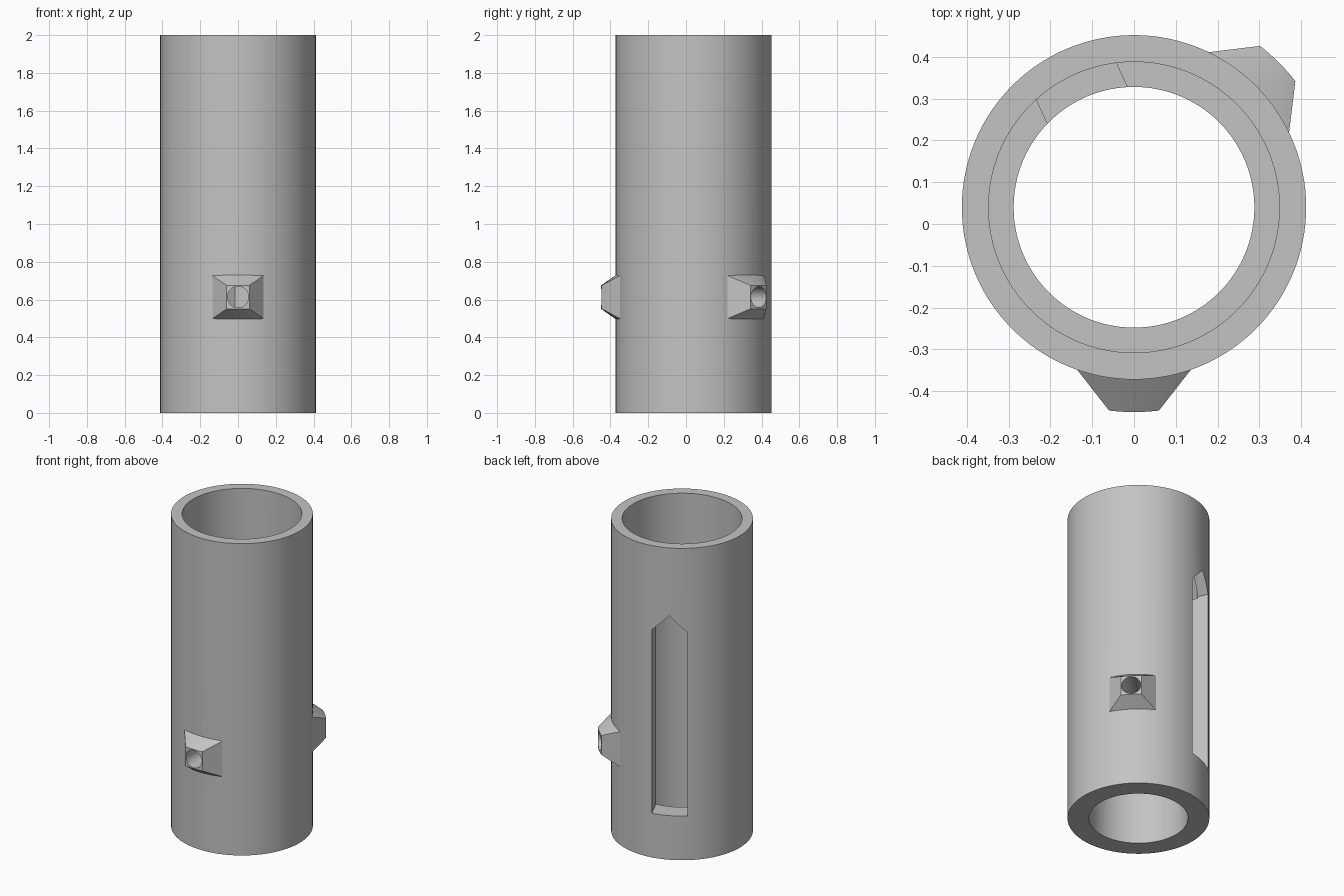
import bpy, bmesh
from math import sin, cos, pi, radians
from mathutils import Matrix, Vector

AXIS_Y = 0.04          # tube axis offset
R_OUT, R_TOP, R_LOW = 0.412, 0.348, 0.288
STEP_Z = 1.45          # height of the inner ledge
LUG_Z = 0.613
LUG_ANGLES = (-90, 45)
SLOT_ANGLE = 114.6

if "Cube" in bpy.data.objects:
    bpy.data.objects.remove(bpy.data.objects["Cube"])

grey = bpy.data.materials.new("plain grey")
grey.use_nodes = True
grey.diffuse_color = (0.55, 0.55, 0.55, 1)
grey.node_tree.nodes["Principled BSDF"].inputs["Base Color"].default_value = (0.55, 0.55, 0.55, 1)


def make_object(name, bm, angle=0):
    """Finish a bmesh as an object, turned about the tube axis."""
    bmesh.ops.recalc_face_normals(bm, faces=bm.faces)
    bm.transform(Matrix.Translation((0, AXIS_Y, 0)) @ Matrix.Rotation(radians(angle), 4, 'Z'))
    mesh = bpy.data.meshes.new(name)
    bm.to_mesh(mesh)
    bm.free()
    mesh.materials.append(grey)
    obj = bpy.data.objects.new(name, mesh)
    bpy.context.collection.objects.link(obj)
    return obj


def loft(rings, closed=False):
    """Join equal rings of points; cap the ends unless the loft closes."""
    bm = bmesh.new()
    loops = [[bm.verts.new(p) for p in ring] for ring in rings]
    pairs = list(zip(loops, loops[1:]))
    if closed:
        pairs.append((loops[-1], loops[0]))
    else:
        bm.faces.new(loops[0])
        bm.faces.new(loops[-1])
    for a, b in pairs:
        for i in range(len(a)):
            j = (i + 1) % len(a)
            bm.faces.new((a[i], a[j], b[j], b[i]))
    return bm


def combine(target, tool, operation):
    mod = target.modifiers.new(operation.lower(), 'BOOLEAN')
    mod.operation = operation
    mod.solver = 'EXACT'
    mod.object = tool
    bpy.context.view_layer.objects.active = target
    bpy.ops.object.modifier_apply(modifier=mod.name)
    bpy.data.objects.remove(tool)


# Tube with a wider upper bore
profile = [(R_LOW, 0), (R_OUT, 0), (R_OUT, 2), (R_TOP, 2), (R_TOP, STEP_Z), (R_LOW, STEP_Z)]
SEG = 128
turns = [2 * pi * i / SEG for i in range(SEG)]
tube = make_object("slotted_tube", loft(
    [[(r * cos(t), r * sin(t), z) for r, z in profile] for t in turns], closed=True))


# Tapered lugs with curved tips, rooted inside the wall
def lug_ring(radius, half_angle, half_height, steps=12):
    arc = [radians(half_angle) * (2 * i / steps - 1) for i in range(steps + 1)]
    low = [(radius * cos(a), radius * sin(a), LUG_Z - half_height) for a in arc]
    high = [(x, y, LUG_Z + half_height) for x, y, z in reversed(low)]
    return low + high


for angle in LUG_ANGLES:
    lug = make_object("lug", loft([lug_ring(0.394, 23.6, 0.129), lug_ring(0.49, 7.0, 0.062)]), angle)
    combine(tube, lug, 'UNION')

# Round holes through the lugs into the bore
for angle in LUG_ANGLES:
    circle = [(0.056 * cos(2 * pi * i / 48), LUG_Z + 0.056 * sin(2 * pi * i / 48)) for i in range(48)]
    drill = make_object("hole_cutter", loft([[(x, y, z) for y, z in circle] for x in (0.15, 0.6)]), angle)
    combine(tube, drill, 'DIFFERENCE')

# Long slot with a pointed top
outline = [(-0.105, 0.283), (0.105, 0.283), (0.105, 1.46), (0, 1.565), (-0.105, 1.46)]
slot = make_object("slot_cutter", loft([[(x, y, z) for y, z in outline] for x in (0.1, 0.6)]), SLOT_ANGLE)
combine(tube, slot, 'DIFFERENCE')

# Smooth walls, crisp edges
bpy.ops.object.select_all(action='DESELECT')
tube.select_set(True)
bpy.context.view_layer.objects.active = tube
bpy.ops.object.shade_smooth_by_angle(angle=radians(20))
